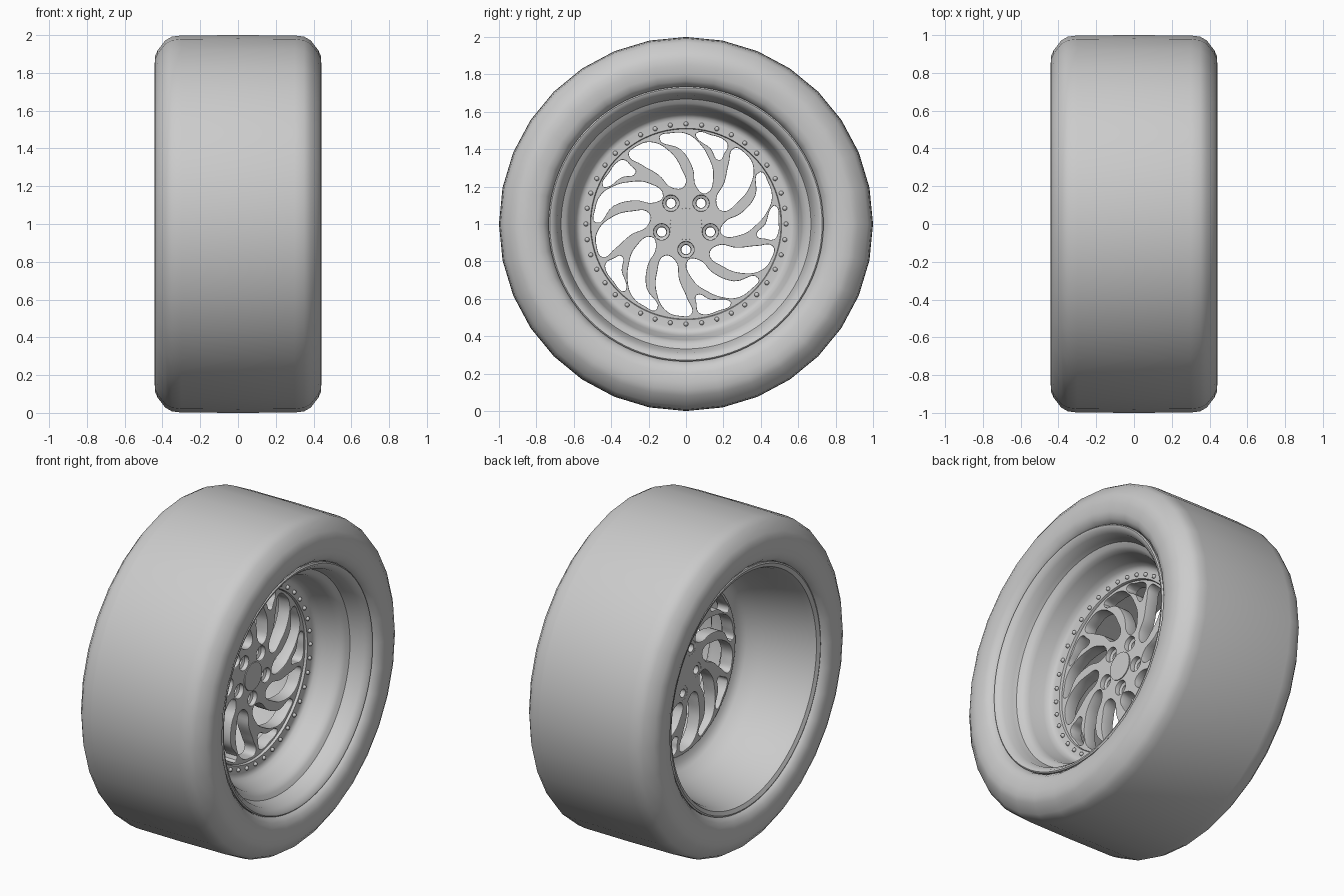
import bpy, bmesh
from math import sin, cos, pi, radians
from mathutils import Matrix

if "Cube" in bpy.data.objects:
    bpy.data.objects.remove(bpy.data.objects["Cube"])

# Wheel frame: local z is the axle (world +x), local x -> world y, local y -> world z
WHEEL = Matrix(((0, 0, 1, 0), (1, 0, 0, 0), (0, 1, 0, 1), (0, 0, 0, 1)))


def finish(obj, angle=35):
    bpy.ops.object.select_all(action='DESELECT')
    obj.select_set(True)
    bpy.context.view_layer.objects.active = obj
    bpy.ops.object.shade_smooth_by_angle(angle=radians(angle))


def add_mesh(name, bm, angle=35):
    bmesh.ops.recalc_face_normals(bm, faces=bm.faces)
    me = bpy.data.meshes.new(name)
    bm.to_mesh(me)
    bm.free()
    obj = bpy.data.objects.new(name, me)
    bpy.context.collection.objects.link(obj)
    obj.matrix_world = WHEEL
    finish(obj, angle)
    return obj


def revolve(bm, profile, segs, centre=(0, 0)):
    """Closed (axial, radius) profile swept round the axle."""
    rings = []
    for i in range(segs):
        a = 2 * pi * i / segs
        rings.append([bm.verts.new((centre[0] + r * cos(a), centre[1] + r * sin(a), x))
                      for x, r in profile])
    n = len(profile)
    for i in range(segs):
        p, q = rings[i], rings[(i + 1) % segs]
        for j in range(n):
            k = (j + 1) % n
            bm.faces.new((p[j], q[j], q[k], p[k]))


# Tyre: mirrored half profile
half = [(0.30, 0.998), (0.35, 0.992), (0.385, 0.972), (0.425, 0.92), (0.439, 0.89),
        (0.441, 0.85), (0.438, 0.80), (0.425, 0.765), (0.40, 0.742), (0.36, 0.73)]
bm = bmesh.new()
revolve(bm, [(0, 1.0)] + half + [(-x, r) for x, r in reversed(half)], 32)
add_mesh("tyre", bm, 50)

# Rim: stepped front dish, bolt flange, rear barrel
bm = bmesh.new()
revolve(bm, [(0.36, 0.725), (0.385, 0.735), (0.402, 0.735), (0.408, 0.728), (0.404, 0.715),
             (0.375, 0.69), (0.32, 0.677), (0.295, 0.668), (0.282, 0.645), (0.265, 0.628),
             (0.24, 0.62), (0.16, 0.597), (0.13, 0.585), (0.118, 0.57), (0.115, 0.555),
             (0.115, 0.512), (0.108, 0.508), (0.04, 0.508), (0.03, 0.56), (0.0, 0.59),
             (-0.08, 0.622), (-0.22, 0.662), (-0.36, 0.69), (-0.395, 0.705), (-0.406, 0.728),
             (-0.402, 0.737), (-0.385, 0.737), (-0.36, 0.725)], 96)
add_mesh("rim", bm)

# Flange bolts
bm = bmesh.new()
for i in range(40):
    a = 2 * pi * i / 40
    bmesh.ops.create_uvsphere(bm, u_segments=12, v_segments=8, radius=0.0125,
                              matrix=Matrix.Translation((0.535 * cos(a), 0.535 * sin(a), 0.118)))
add_mesh("flange_bolts", bm)

# Spoke disc: filled curve with swirled windows cut out, (radius, degrees) per window
WINDOWS = [
    [(.195, -15), (.3, -11), (.38, 0), (.44, 9), (.48, 17), (.492, 27), (.483, 35),
     (.4, 22), (.3, 11), (.205, 2)],
    [(.205, -52), (.3, -49), (.4, -41), (.475, -31), (.492, -22), (.48, -14.5),
     (.4, -17), (.3, -25), (.205, -34)],
    [(.385, -9.5), (.425, 0), (.468, 11), (.487, 11.5), (.494, 2), (.492, -7),
     (.475, -10), (.43, -10.5)],
]
curve = bpy.data.curves.new("spoke_disc", 'CURVE')
curve.dimensions = '2D'
curve.fill_mode = 'BOTH'
curve.extrude = 0.036
curve.bevel_depth = 0.004
curve.bevel_resolution = 1
curve.offset = -0.004


def loop(points, res=5):
    s = curve.splines.new('BEZIER')
    s.bezier_points.add(len(points) - 1)
    for b, (x, y) in zip(s.bezier_points, points):
        b.co = (x, y, 0)
        b.handle_left_type = b.handle_right_type = 'AUTO'
    s.use_cyclic_u = True
    s.resolution_u = res


def circle(r, n, cx=0, cy=0, res=5):
    loop([(cx + r * cos(2 * pi * i / n), cy + r * sin(2 * pi * i / n)) for i in range(n)], res)


LUGS = [(0.137 * cos(radians(270 + 72 * k)), 0.137 * sin(radians(270 + 72 * k))) for k in range(5)]
circle(0.511, 24)
for k in range(5):
    for win in WINDOWS:
        loop([(r * cos(radians(d + 72 * k)), r * sin(radians(d + 72 * k))) for r, d in win])
for cx, cy in LUGS:
    circle(0.043, 8, cx, cy, 3)
disc = bpy.data.objects.new("spoke_disc", curve)
bpy.context.collection.objects.link(disc)
disc.matrix_world = WHEEL @ Matrix.Translation((0, 0, 0.06))
bpy.ops.object.select_all(action='DESELECT')
disc.select_set(True)
bpy.context.view_layer.objects.active = disc
bpy.ops.object.convert(target='MESH')
finish(bpy.context.view_layer.objects.active)

# Lug seats: recessed sleeves inside the holes
bm = bmesh.new()
for c in LUGS:
    revolve(bm, [(0.072, 0.044), (0.065, 0.027), (0.022, 0.025), (0.022, 0.044)], 24, c)
add_mesh("lug_seats", bm)

# Centre cap
bm = bmesh.new()
bmesh.ops.create_cone(bm, cap_ends=True, segments=48, radius1=0.086, radius2=0.084, depth=0.03,
                      matrix=Matrix.Translation((0, 0, 0.09)))
add_mesh("centre_cap", bm)
